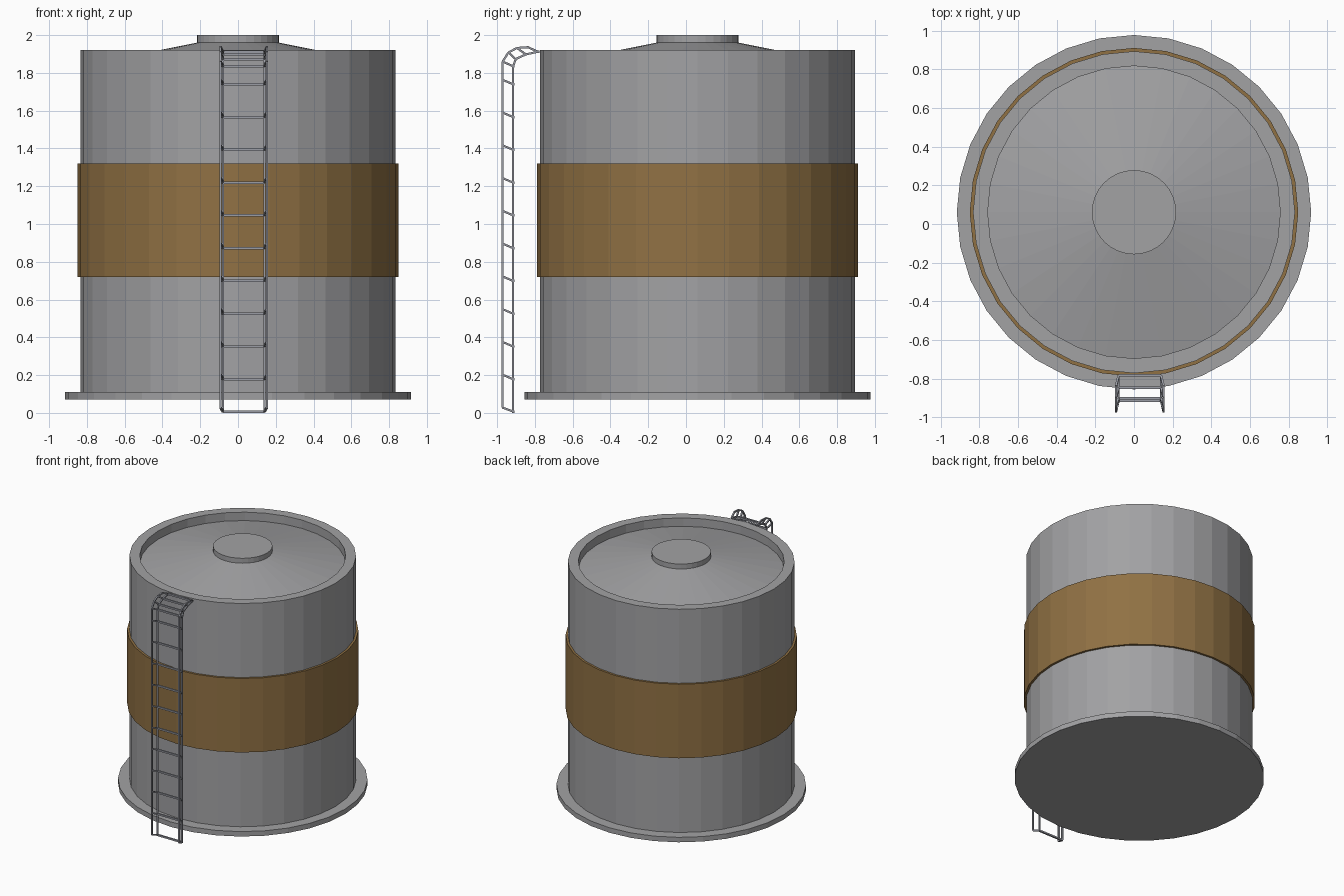
import bpy, bmesh, math
from mathutils import Vector

if "Cube" in bpy.data.objects:
    bpy.data.objects.remove(bpy.data.objects["Cube"])

SIDES = 32
CY = 0.061          # tank axis in y
LX = 0.03           # ladder centre in x


def material(name, rgb):
    m = bpy.data.materials.new(name)
    m.diffuse_color = (*rgb, 1)
    m.use_nodes = True
    m.node_tree.nodes["Principled BSDF"].inputs["Base Color"].default_value = m.diffuse_color
    return m


grey = material("tank grey", (0.36, 0.36, 0.37))
ochre = material("ochre band", (0.28, 0.165, 0.057))
steel = material("ladder steel", (0.33, 0.34, 0.38))


def finish(name, bm, mat):
    bmesh.ops.recalc_face_normals(bm, faces=bm.faces)
    me = bpy.data.meshes.new(name)
    bm.to_mesh(me)
    bm.free()
    me.materials.append(mat)
    ob = bpy.data.objects.new(name, me)
    bpy.context.collection.objects.link(ob)
    return ob


def lathe(name, profile, mat, closed=False):
    """Revolve (radius, z) points round the tank axis; open ends are capped."""
    bm = bmesh.new()
    rings = []
    for r, z in profile:
        rings.append([bm.verts.new((r * math.sin(2 * math.pi * i / SIDES),
                                    CY + r * math.cos(2 * math.pi * i / SIDES), z))
                      for i in range(SIDES)])
    pairs = list(zip(rings, rings[1:]))
    if closed:
        pairs.append((rings[-1], rings[0]))
    else:
        bm.faces.new(rings[0])
        bm.faces.new(rings[-1])
    for a, b in pairs:
        for i in range(SIDES):
            j = (i + 1) % SIDES
            bm.faces.new((a[i], a[j], b[j], b[i]))
    return finish(name, bm, mat)


def beam(bm, a, b, w=0.011):
    """Square bar between two points."""
    a, b = Vector(a), Vector(b)
    d = (b - a).normalized()
    side = Vector((1, 0, 0)) if abs(d.x) < 0.8 else Vector((0, 1, 0))
    u = d.cross(side).normalized() * w / 2
    v = d.cross(u).normalized() * w / 2
    ends = [[bm.verts.new(p + s * u + t * v)
             for s, t in ((1, 1), (-1, 1), (-1, -1), (1, -1))] for p in (a, b)]
    bm.faces.new(ends[0])
    bm.faces.new(ends[1])
    for i in range(4):
        j = (i + 1) % 4
        bm.faces.new((ends[0][i], ends[0][j], ends[1][j], ends[1][i]))


# Base plate, tank with recessed conical roof, hatch cap and band
lathe("base_plate", [(0.917, 0.07), (0.917, 0.11)], grey)
lathe("tank_body", [(0.833, 0.11), (0.833, 1.92), (0.757, 1.92),
                    (0.757, 1.852), (0.218, 1.96)], grey)
lathe("roof_cap", [(0.218, 1.955), (0.218, 2.0)], grey)
lathe("painted_band", [(0.83, 0.72), (0.85, 0.72), (0.85, 1.32), (0.83, 1.32)],
      ochre, closed=True)

# Ladder stations: outer rail (y, z) and inner rail (y, z)
stations = [((-0.971, 0.028), (-0.915, 0.007))]
for k in range(10):
    z = 0.178 + 0.1735 * k
    stations.append(((-0.971, z + 0.024), (-0.915, z)))
stations += [((-0.971, 1.86), (-0.915, 1.835)),
             ((-0.94, 1.908), (-0.902, 1.873)),
             ((-0.895, 1.932), (-0.848, 1.898)),
             ((-0.837, 1.936), (-0.783, 1.912))]

bm = bmesh.new()
for s in (-1, 1):
    outer = [(LX + s * 0.123, *o) for o, _ in stations]
    inner = [(LX + s * 0.110, *i) for _, i in stations]
    for line in (outer, inner):
        for a, b in zip(line, line[1:]):
            beam(bm, a, b)
    for a, b in zip(outer, inner):
        beam(bm, a, b)
# Rungs across the inner rails
for _, (y, z) in stations:
    beam(bm, (LX - 0.11, y, z), (LX + 0.11, y, z), 0.013)
finish("ladder", bm, steel)
